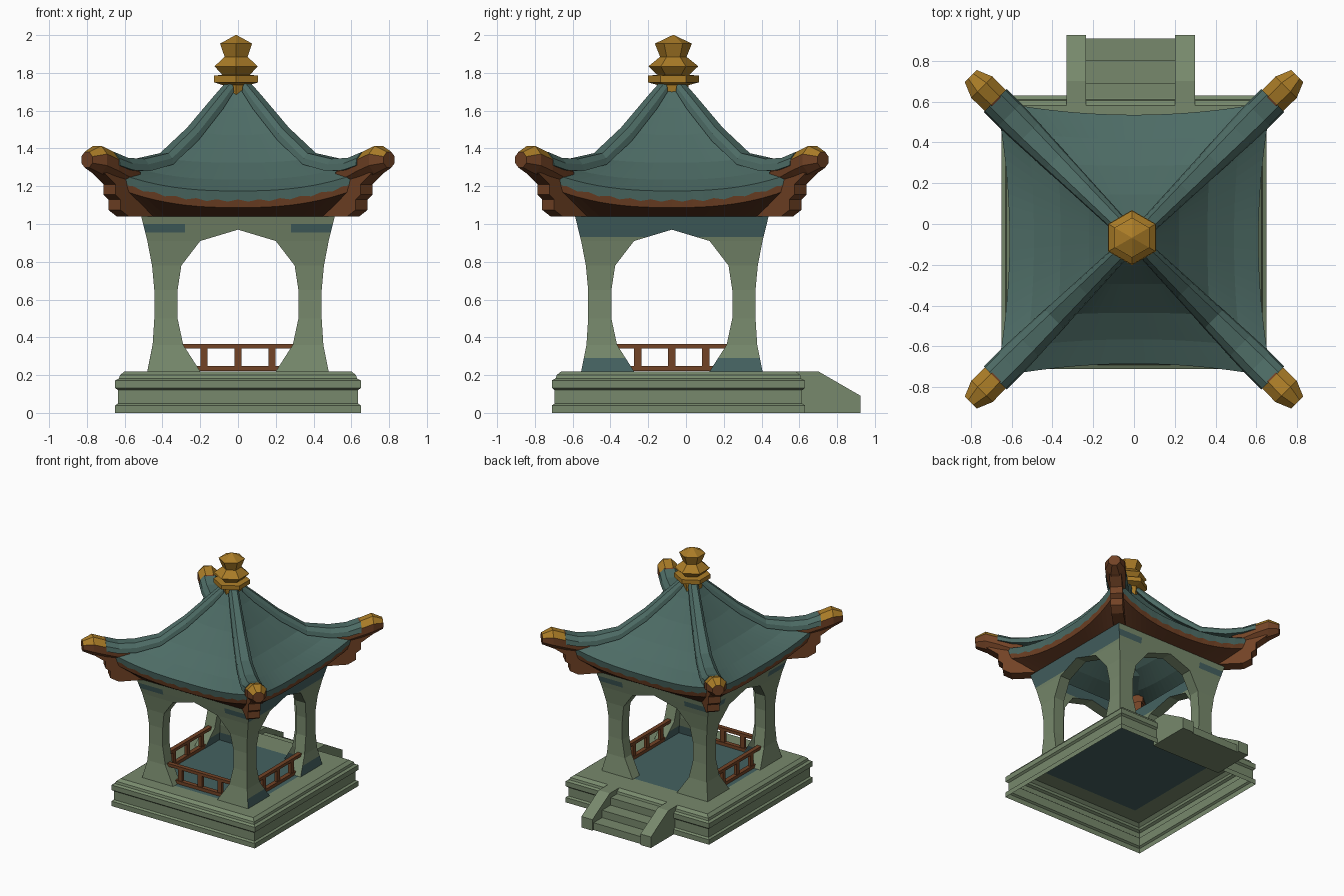
import bpy, bmesh, math
from mathutils import Vector, Matrix

if "Cube" in bpy.data.objects:
    bpy.data.objects.remove(bpy.data.objects["Cube"])

CY = -0.075  # pavilion centre in y


def mat(name, rgb):
    m = bpy.data.materials.new(name)
    m.diffuse_color = (*rgb, 1)
    m.use_nodes = True
    m.node_tree.nodes["Principled BSDF"].inputs["Base Color"].default_value = m.diffuse_color
    return m


SAGE = mat("sage stone", (0.185, 0.25, 0.15))
TEAL = mat("teal tile", (0.074, 0.148, 0.13))
BLUE = mat("dark teal paint", (0.058, 0.12, 0.118))
BROWN = mat("red brown wood", (0.17, 0.056, 0.019))
DARK = mat("dark brown wood", (0.08, 0.027, 0.011))
GOLD = mat("old gold", (0.40, 0.20, 0.02))


def finish(name, bm, mats):
    bmesh.ops.remove_doubles(bm, verts=bm.verts, dist=0.0005)
    bmesh.ops.recalc_face_normals(bm, faces=bm.faces)
    me = bpy.data.meshes.new(name)
    bm.to_mesh(me)
    bm.free()
    for m in mats:
        me.materials.append(m)
    ob = bpy.data.objects.new(name, me)
    bpy.context.collection.objects.link(ob)
    return ob


def face(bm, pts, mi=0):
    clean = []
    for p in map(Vector, pts):
        if all((p - q).length > 1e-5 for q in clean):
            clean.append(p)
    if len(clean) > 2:
        bm.faces.new([bm.verts.new(p) for p in clean]).material_index = mi


def loft(bm, rings, caps=True, mi=lambda k: 0):
    n = len(rings[0])
    for k in range(len(rings) - 1):
        a, b = rings[k], rings[k + 1]
        for i in range(n):
            j = (i + 1) % n
            face(bm, [a[i], a[j], b[j], b[i]], mi(k))
    if caps:
        face(bm, rings[0][::-1], mi(0))
        face(bm, rings[-1], mi(len(rings) - 2))


def box(bm, x0, x1, y0, y1, z0, z1):
    r = lambda z: [(x0, y0, z), (x1, y0, z), (x1, y1, z), (x0, y1, z)]
    loft(bm, [r(z0), r(z1)])


def interp(table, z, c):
    for a, b in zip(table, table[1:]):
        if z <= b[0]:
            return a[c] + (b[c] - a[c]) * (z - a[0]) / (b[0] - a[0])
    return table[-1][c]


def turn(k, p):  # rotate a front-side point to side k, about the pavilion centre
    q = Matrix.Rotation(k * math.pi / 2, 3, 'Z') @ Vector(p)
    return q + Vector((0, CY, 0))


# Stepped plinth: hollow below, with sage rim and painted floor
bm = bmesh.new()
rings = []
for z, d in [(0, 0), (.04, 0), (.05, .015), (.12, .015), (.132, 0), (.172, 0), (.182, .02),
             (.2, .025), (.22, .05)]:
    x, y = .65 - d, .67 - d
    rings.append([(-x, -y - .04, z), (x, -y - .04, z), (x, y - .04, z), (-x, y - .04, z)])
h = .46
rings.append([(-h, CY - h, .22), (h, CY - h, .22), (h, CY + h, .22), (-h, CY + h, .22)])
loft(bm, rings, caps=False)
face(bm, rings[-1], 1)
finish("plinth", bm, [SAGE, BLUE])

# Stairs at the back
bm = bmesh.new()
for i, z in enumerate((.18, .12, .06)):
    box(bm, -.24, .205, .58 + .11 * i, .69 + .11 * i, 0, z)
finish("steps", bm, [SAGE])
bm = bmesh.new()
for x0, x1 in ((-.33, -.235), (.2, .3)):
    prof = [(.58, 0), (.925, 0), (.925, .09), (.70, .22), (.58, .22)]
    loft(bm, [[(x, y, z) for y, z in prof] for x in (x0, x1)])
finish("stair_cheeks", bm, [SAGE])

# Walls with arched openings: z, opening half width, outer half width
WALL = [(.22, .20, .48), (.36, .29, .452), (.5, .32, .443), (.65, .32, .443), (.78, .30, .455),
        (.91, .20, .48), (.97, 0, .495), (1.04, 0, .512)]
zs = sorted([r[0] for r in WALL] + [.29, .93, .955, 1.0])
T = .09
bm = bmesh.new()
for k in range(4):
    for sx in (-1, 1):
        for za, zb in zip(zs, zs[1:]):
            def col(z, inner):
                o, d = interp(WALL, z, 1), interp(WALL, z, 2)
                dd = d - (T if inner else 0)
                return [turn(k, (sx * x, -dd, z)) for x in (o, max(o, .28), dd)]
            a, b = col(za, 0), col(zb, 0)
            ia, ib = col(za, 1), col(zb, 1)
            for c in range(2):
                if k == 1:   # right side has full painted bands
                    paint = za > .92 or zb < .3
                else:
                    paint = c == 1 and .95 < za < .99
                face(bm, [a[c], a[c + 1], b[c + 1], b[c]], int(paint))
                face(bm, [ia[c], ib[c], ib[c + 1], ia[c + 1]], int(zb < .3 or za > .92))
            face(bm, [a[0], b[0], ib[0], ia[0]])
finish("arched_walls", bm, [SAGE, BLUE])

# Railings on front, right and left
for k, nm in ((0, "front"), (1, "right"), (3, "left")):
    bm = bmesh.new()
    box(bm, -.31, .31, -.425, -.39, .342, .366)
    box(bm, -.22, .22, -.425, -.39, .222, .248)
    for x in (-.18, 0, .18):
        box(bm, x - .019, x + .019, -.42, -.395, .24, .35)
    for v in bm.verts:
        v.co = turn(k, v.co)
    finish(nm + "_railing", bm, [BROWN])

# Sweeping roof: (mid half width, mid z, corner half width, corner z)
ROOF = [(.03, 1.74, .03, 1.74), (.11, 1.615, .11, 1.625), (.22, 1.47, .22, 1.495),
        (.36, 1.325, .37, 1.345), (.49, 1.235, .52, 1.29), (.61, 1.175, .675, 1.285)]
N = 24


def roof_point(row, i):
    s = -1 + 2 * i / N
    r, z, rc, zc = row
    return Vector((s * rc, -(r + (rc - r) * s * s), z + (zc - z) * abs(s) ** 2.5))


bm = bmesh.new()
for k in range(4):
    rows = [[roof_point(r, i) for i in range(N + 1)] for r in ROOF]
    eave = rows[-1]
    rows.append([Vector((p.x * .985, p.y * .985, p.z - .045 - (.012 if i % 2 else 0)))
                 for i, p in enumerate(eave)])
    rows.append([Vector((p.x * .97, p.y * .97, p.z - .088)) for p in eave])
    rows.append([Vector((.512 * (-1 + 2 * i / N), -.512, 1.04)) for i in range(N + 1)])
    for j in range(len(rows) - 1):
        m = (0, 0, 0, 0, 0, 0, 1, 2)[j]
        for i in range(N):
            face(bm, [turn(k, p) for p in (rows[j][i], rows[j + 1][i],
                                           rows[j + 1][i + 1], rows[j][i + 1])], m)
finish("roof_and_eaves", bm, [TEAL, BROWN, DARK])


def diag(k, r, w, z):  # point on corner diagonal k, w sideways
    q = 0.7071 * w
    return turn(k, (r + q, -r + q, z))


# Hip ridges: r, base z, half width, height
HIP = [(.05, 1.70, .04, .05), (.11, 1.61, .045, .07), (.25, 1.44, .055, .07),
       (.39, 1.315, .065, .06), (.52, 1.28, .075, .065), (.61, 1.285, .08, .065),
       (.68, 1.31, .08, .07)]
bm = bmesh.new()
for k in range(4):
    loft(bm, [[diag(k, r, -w, z), diag(k, r, w, z), diag(k, r, w * .9, z + h * .55),
               diag(k, r, w * .5, z + h), diag(k, r, -w * .5, z + h),
               diag(k, r, -w * .9, z + h * .55)] for r, z, w, h in HIP])
finish("hip_ridges", bm, [TEAL])

# Upturned ridge ends, gold on top and wood below
CAP = [(.55, 1.255, .05), (.60, 1.265, .062), (.68, 1.31, .078), (.745, 1.34, .08), (.80, 1.34, .045)]
bm = bmesh.new()
for k in range(4):
    rings = []
    for r, z, rad in CAP:
        rings.append([diag(k, r, rad * math.cos(a), z + rad * math.sin(a))
                      for a in [(i + .5) * math.pi / 4 for i in range(8)]])
    loft(bm, rings)
bm.normal_update()
for f in bm.faces:
    c = f.calc_center_median()
    f.material_index = int(c.z > 1.355 and abs(c.x) > .62)
finish("ridge_ends", bm, [BROWN, GOLD])

# Stepped corner brackets under the eaves
PROF = [(.47, 1.04), (.61, 1.04), (.655, 1.075), (.655, 1.13), (.68, 1.155), (.68, 1.21),
        (.74, 1.27), (.66, 1.28), (.47, 1.16)]
bm = bmesh.new()
for k in range(4):
    loft(bm, [[diag(k, r, w, z) for r, z in PROF] for w in (-.045, .045)])
finish("corner_brackets", bm, [BROWN])

# Six-sided gold finial
FIN = [(1.655, .07), (1.735, .08), (1.75, .135), (1.785, .135), (1.79, .085), (1.835, .132),
       (1.885, .07), (1.955, .098), (2.0, .004)]
bm = bmesh.new()
loft(bm, [[(-.01 + r * math.sin(i * math.pi / 3), -.067 - r * math.cos(i * math.pi / 3), z)
           for i in range(6)] for z, r in FIN])
finish("finial", bm, [GOLD])
